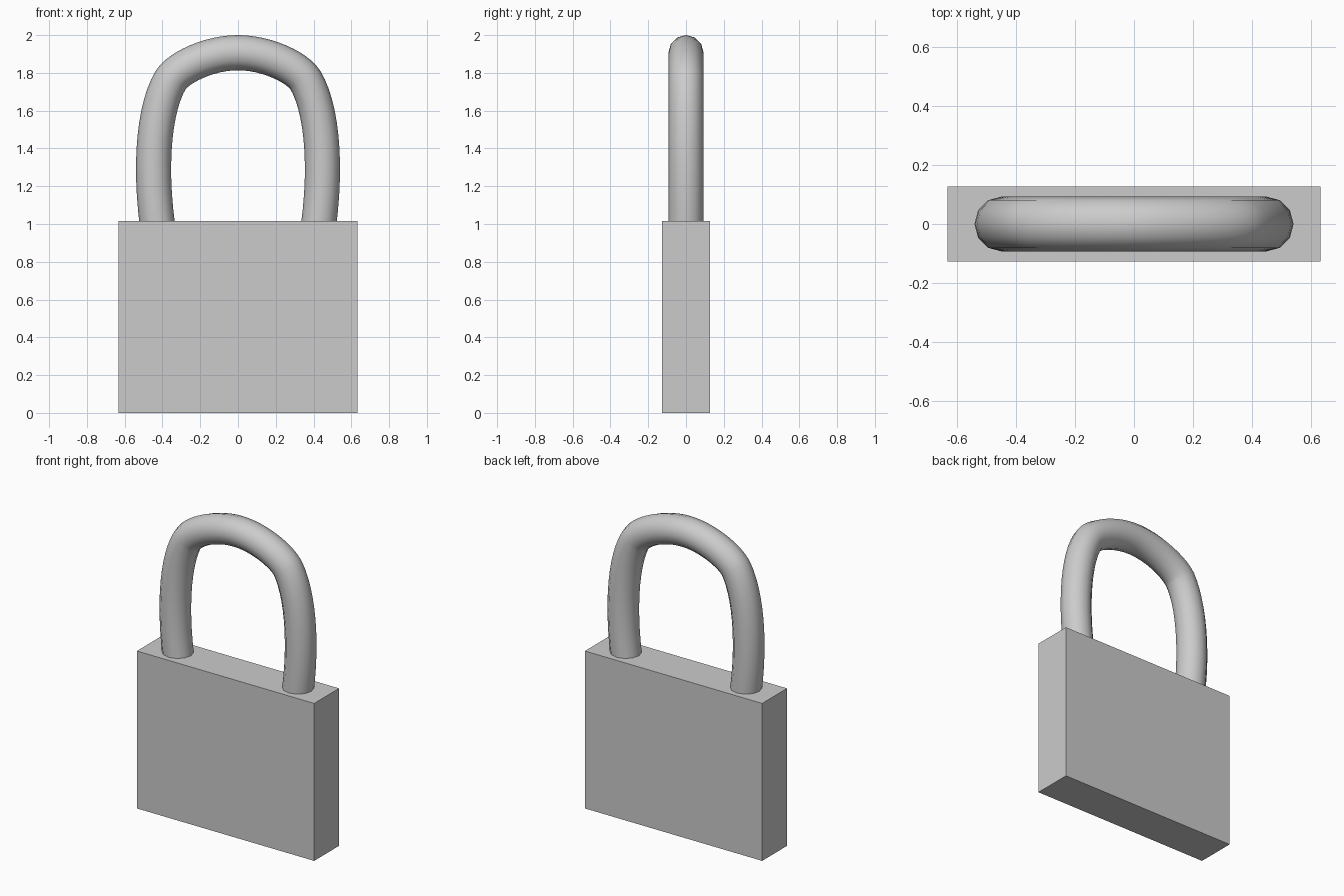
import bpy
import math

if "Cube" in bpy.data.objects:
    bpy.data.objects.remove(bpy.data.objects["Cube"])

grey = bpy.data.materials.new("plain grey")
grey.diffuse_color = (0.6, 0.6, 0.6, 1)
grey.use_nodes = True
grey.node_tree.nodes["Principled BSDF"].inputs["Base Color"].default_value = grey.diffuse_color

# Lock body: plain sharp-edged block
bpy.ops.mesh.primitive_cube_add(size=1, location=(0, 0, 0.5075))
body = bpy.context.object
body.name = "lock_body"
body.scale = (1.264, 0.254, 1.015)
bpy.ops.object.transform_apply(location=False, rotation=False, scale=True)
body.data.materials.append(grey)

# Shackle: (point, handle below, handle above) as x, z pairs for the right half
half = [
    ((0.425, 0.98), (0.40, 0.80), (0.475, 1.35)),
    ((0.358, 1.76), (0.435, 1.63), (0.315, 1.83)),
]
crown = ((0, 1.907), (0.15, 1.907), (-0.15, 1.907))


def flip(p):
    return (-p[0], p[1])


left = [(flip(co), flip(after), flip(before)) for co, before, after in reversed(half)]
path = half + [crown] + left

curve = bpy.data.curves.new("shackle_path", 'CURVE')
curve.dimensions = '3D'
curve.bevel_depth = 0.093
curve.bevel_resolution = 4
curve.resolution_u = 12
curve.use_fill_caps = True
spline = curve.splines.new('BEZIER')
spline.bezier_points.add(len(path) - 1)
for bp, (co, before, after) in zip(spline.bezier_points, path):
    bp.handle_left_type = bp.handle_right_type = 'FREE'
    bp.co = (co[0], 0, co[1])
    bp.handle_left = (before[0], 0, before[1])
    bp.handle_right = (after[0], 0, after[1])

shackle = bpy.data.objects.new("shackle", curve)
bpy.context.collection.objects.link(shackle)
bpy.ops.object.select_all(action='DESELECT')
shackle.select_set(True)
bpy.context.view_layer.objects.active = shackle
bpy.ops.object.convert(target='MESH')
shackle = bpy.context.object
shackle.data.materials.clear()
shackle.data.materials.append(grey)
bpy.ops.object.shade_smooth_by_angle(angle=math.radians(50))
